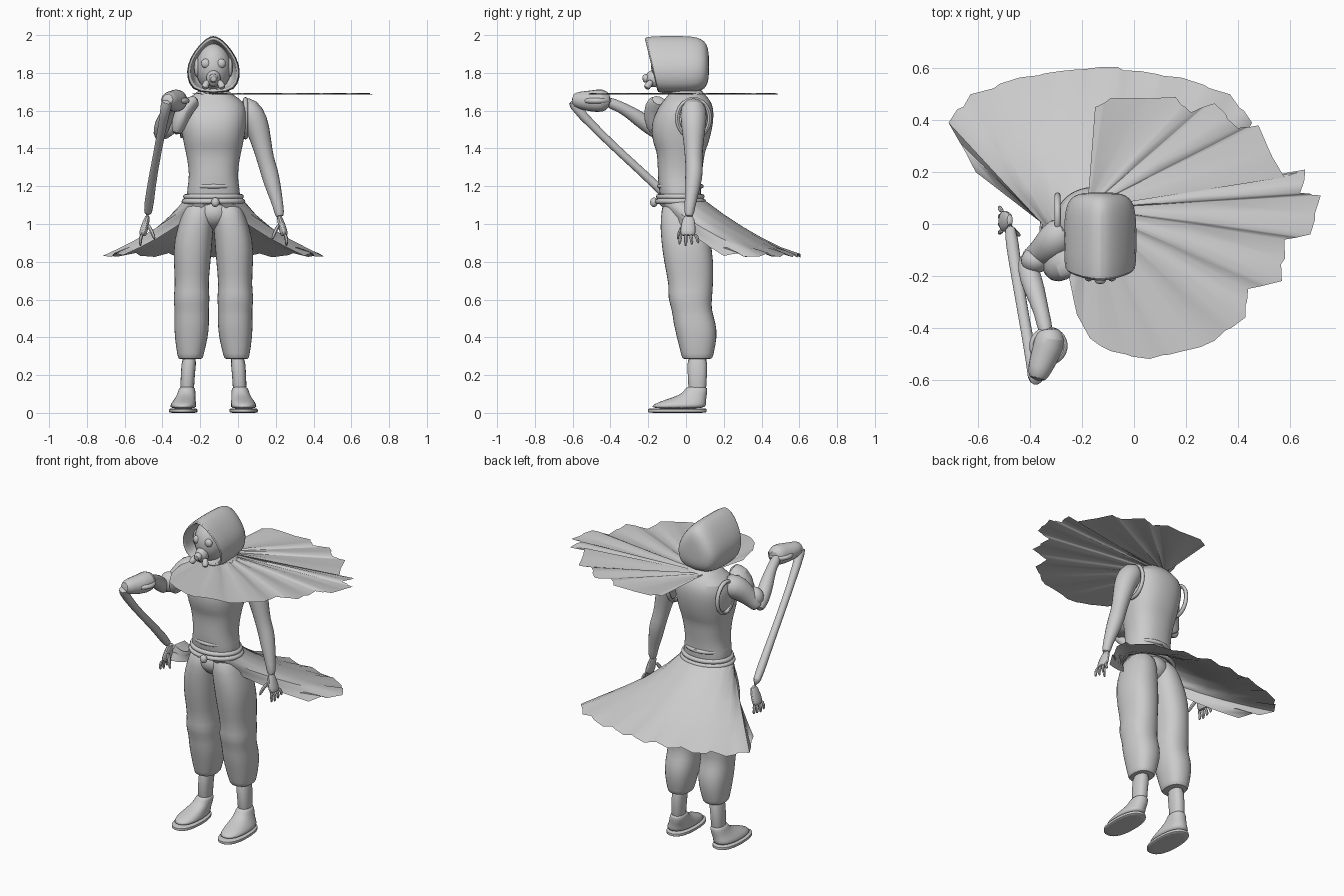
import bpy, bmesh, math, random
from mathutils import Vector

cube = bpy.data.objects.get("Cube")
if cube:
    bpy.data.objects.remove(cube)
random.seed(4)
CENTRE = -0.13  # the body stands left of the origin

grey = bpy.data.materials.new("plain_grey")
grey.use_nodes = True
grey.diffuse_color = (0.6, 0.6, 0.6, 1)
grey.node_tree.nodes["Principled BSDF"].inputs["Base Color"].default_value = grey.diffuse_color


def finish(name, bm, subdivide=0, closed=True):
    """Turn a bmesh into a smooth grey object; x is measured from the body centre."""
    if closed:
        bmesh.ops.recalc_face_normals(bm, faces=bm.faces)
    for v in bm.verts:
        v.co.x += CENTRE
    mesh = bpy.data.meshes.new(name)
    bm.to_mesh(mesh)
    bm.free()
    mesh.materials.append(grey)
    obj = bpy.data.objects.new(name, mesh)
    bpy.context.collection.objects.link(obj)
    if subdivide:
        obj.modifiers.new("smooth", "SUBSURF").levels = subdivide
        obj.modifiers["smooth"].render_levels = subdivide
    bpy.ops.object.select_all(action="DESELECT")
    obj.select_set(True)
    bpy.context.view_layer.objects.active = obj
    bpy.ops.object.shade_smooth_by_angle(angle=math.radians(45))
    return obj


def skin(bm, rings, wrap=True, caps=True):
    """Bridge rings of points with quads."""
    rows = [[bm.verts.new(p) for p in ring] for ring in rings]
    n = len(rows[0])
    for a, b in zip(rows, rows[1:]):
        for i in range(n if wrap else n - 1):
            j = (i + 1) % n
            bm.faces.new((a[i], a[j], b[j], b[i]))
    if caps:
        bm.faces.new(rows[0][::-1])
        bm.faces.new(rows[-1])


def column(name, sections, side=1, sides=16, power=0.85):
    """Upright loft from (x, front y, back y, z, half width)."""
    rings = []
    for x, front, back, z, half in sections:
        ring = []
        for i in range(sides):
            c, s = math.cos(math.tau * i / sides), math.sin(math.tau * i / sides)
            c, s = (math.copysign(abs(t) ** power, t) for t in (c, s))
            ring.append((side * (x + half * c), (front + back) / 2 + (back - front) / 2 * s, z))
        rings.append(ring)
    bm = bmesh.new()
    skin(bm, rings)
    return finish(name, bm, 1)


def limb(name, points, side=1, flat=1.0, sides=10):
    """Tube through (x, y, z, radius); flat squashes it along x."""
    path = [Vector((side * p[0], p[1], p[2])) for p in points]
    rings = []
    for i, p in enumerate(path):
        along = (path[min(i + 1, len(path) - 1)] - path[max(i - 1, 0)]).normalized()
        v = along.cross(Vector((1, 0, 0))).normalized()
        u = v.cross(along)
        r = points[i][3]
        rings.append([p + u * r * flat * math.cos(math.tau * k / sides)
                      + v * r * math.sin(math.tau * k / sides) for k in range(sides)])
    bm = bmesh.new()
    skin(bm, rings)
    return finish(name, bm, 1)


def ball(name, centre, size):
    bm = bmesh.new()
    bmesh.ops.create_uvsphere(bm, u_segments=24, v_segments=14, radius=1)
    for v in bm.verts:
        v.co = Vector(centre) + v.co * Vector(size)
    return finish(name, bm)


def hoop(name, centre, rx, ry, thick, upright=False):
    """Elliptical ring, flat or standing in the side plane."""
    rings = []
    for i in range(33):
        a = math.tau * i / 32
        ring = []
        for k in range(8):
            b = math.tau * k / 8
            g, h = thick * math.cos(b), thick * math.sin(b)
            p = Vector(((rx + g) * math.cos(a), (ry + g) * math.sin(a), h))
            if upright:
                p = Vector((p.z, p.x, p.y))
            ring.append(Vector(centre) + p)
        rings.append(ring)
    bm = bmesh.new()
    skin(bm, rings, caps=False)
    bmesh.ops.remove_doubles(bm, verts=bm.verts, dist=0.0001)
    return finish(name, bm)


# Torso, with chest and waist creases
column("torso", [(0, -.13, .08, 1.08, .14), (0, -.14, .08, 1.16, .145), (0, -.15, .08, 1.23, .13),
                 (0, -.15, .09, 1.3, .132), (0, -.155, .1, 1.385, .148), (0, -.17, .115, 1.41, .155),
                 (0, -.19, .14, 1.5, .172), (0, -.17, .15, 1.58, .18), (0, -.13, .14, 1.645, .17),
                 (0, -.09, .1, 1.685, .1), (0, -.08, .08, 1.72, .07)], sides=24)
hoop("midriff_band", (0, -.03, 1.2), .125, .112, .012)

# Belt and knot
hoop("belt_upper", (0, -.03, 1.145), .147, .115, .014)
hoop("belt_lower", (0, -.03, 1.12), .155, .122, .014)
ball("belt_knot", (.01, -.17, 1.115), (.022, .02, .025))

# Hood: pointed arch slices run from the inner rim over to the back
half = [(0, 2.0), (.035, 1.985), (.075, 1.95), (.125, 1.88), (.145, 1.81), (.132, 1.74), (.09, 1.69)]
arch = half + [(-x, z) for x, z in half[:0:-1]]
hood = []
for y, scale, lean in [(-.05, .7, 0), (-.1, .8, .5), (-.15, .86, 1), (-.155, .97, 1), (-.1, 1, .6),
                       (0, 1, 0), (.06, .96, 0), (.1, .84, 0), (.117, .6, 0), (.122, .3, 0)]:
    hood.append([(x * scale, y - lean * .07 * (z - 1.69) / .31, 1.835 + (z - 1.835) * scale)
                 for x, z in arch])
bm = bmesh.new()
skin(bm, hood)
finish("hood", bm, 1)

# Masked face
ball("face", (0, -.07, 1.83), (.095, .115, .13))
ball("respirator", (0, -.17, 1.77), (.038, .045, .045))
limb("mask_nozzle", [(0, -.19, 1.775, .026), (0, -.215, 1.77, .026), (0, -.232, 1.768, .018)])
for side, word in ((1, "left"), (-1, "right")):
    ball(word + "_goggle", (side * .04, -.165, 1.85), (.025, .018, .025))
    limb(word + "_mask_canister", [(.03, -.18, 1.76, .016), (.042, -.2, 1.735, .02),
                                   (.05, -.212, 1.715, .018)], side)
    ball(word + "_ear_guard", (side * .088, -.1, 1.83), (.014, .03, .05))

    # Baggy trouser leg, gathered at the knee
    column(word + "_trouser_leg", [(.07, -.12, .07, 1.14, .07), (.085, -.14, .11, 1.03, .09),
                                   (.108, -.135, .13, .92, .104), (.113, -.12, .15, .8, .1),
                                   (.115, -.09, .145, .67, .088), (.116, -.1, .14, .61, .1),
                                   (.115, -.075, .135, .545, .09), (.115, -.07, .16, .48, .095),
                                   (.117, -.05, .168, .4, .09), (.122, -.025, .145, .3, .07),
                                   (.122, -.02, .14, .285, .064), (.125, .01, .11, .285, .045)], side)
    column(word + "_ankle", [(.125, .0, .12, .32, .044), (.137, .01, .11, .2, .036),
                             (.14, .01, .11, .08, .04)], side)

    # Shoe: sole, upper and collar
    column(word + "_sole", [(.16, -.2, .11, 0, .07), (.16, -.205, .113, .002, .077),
                            (.16, -.205, .113, .022, .077), (.16, -.2, .11, .024, .07)], side)
    column(word + "_shoe", [(.16, -.195, .108, .02, .072), (.16, -.18, .108, .045, .07),
                            (.152, -.11, .108, .07, .058), (.144, -.03, .112, .095, .05),
                            (.14, -.005, .115, .125, .045), (.14, .0, .11, .14, .038)], side)

    # Hand with four fingers and a thumb
    limb(word + "_palm", [(.345, .015, 1.05, .027), (.36, .012, 1.0, .04), (.372, .01, .955, .045),
                          (.378, .01, .935, .038)], side, .5)
    for k in range(4):
        y = -.025 + k * .024
        drop = .07 - .008 * abs(k - 1)
        limb(word + "_finger_" + str(k + 1), [(.375, y, .95, .011), (.39, y * 1.3, .95 - drop / 2, .011),
             (.385, y * 1.4, .95 - drop, .008)], side, sides=6)
    limb(word + "_thumb", [(.35, -.01, 1.0, .013), (.325, -.035, .96, .012), (.31, -.045, .915, .009)],
         side, sides=6)

ball("crotch", (0, -.02, 1.06), (.11, .11, .09))

# Hanging left arm and armhole trim
limb("left_arm", [(.13, .04, 1.63, .05), (.185, .04, 1.61, .075), (.225, .04, 1.54, .073),
                  (.25, .04, 1.45, .058), (.275, .04, 1.34, .047), (.295, .045, 1.28, .05),
                  (.315, .035, 1.2, .045), (.345, .02, 1.09, .028), (.352, .015, 1.03, .027)])
hoop("left_armhole_trim", (.17, .04, 1.56), .085, .1, .012, True)
hoop("right_armhole_trim", (-.165, .03, 1.56), .08, .095, .012, True)

# Raised right arm with shoulder plates and a bundled wrist
limb("right_upper_arm", [(-.12, -.0, 1.62, .06), (-.17, -.06, 1.6, .08), (-.21, -.1, 1.55, .065),
                         (-.26, -.13, 1.49, .045), (-.285, -.13, 1.46, .035)])
limb("right_forearm", [(-.29, -.12, 1.45, .025), (-.28, -.17, 1.5, .045), (-.255, -.25, 1.56, .045),
                       (-.225, -.34, 1.62, .028), (-.205, -.44, 1.655, .035)])
limb("right_shoulder_plate", [(-.08, -.14, 1.66, .045), (-.14, -.155, 1.63, .07),
                              (-.18, -.16, 1.55, .07), (-.2, -.15, 1.47, .045)], flat=.7)
ball("right_elbow_plate", (-.25, -.14, 1.52), (.055, .05, .06))
limb("right_bundle", [(-.2, -.4, 1.65, .04), (-.19, -.44, 1.655, .068), (-.21, -.5, 1.65, .06),
                      (-.235, -.56, 1.655, .05), (-.245, -.605, 1.66, .035)])
hoop("bundle_band", (-.2, -.47, 1.652), .06, .06, .014)

# Long stretched sleeve between bundle and hand
limb("stretched_sleeve", [(-.245, -.6, 1.66, .04), (-.255, -.58, 1.6, .024), (-.3, -.33, 1.36, .022),
                          (-.33, -.15, 1.2, .024), (-.35, .01, 1.03, .03)])


def ragged(points, amount):
    """Add torn in-between points to an outline."""
    out = []
    for a, b in zip(points, points[1:]):
        a, b = Vector(a), Vector(b)
        out += [a, a.lerp(b, .45) * (1 + random.uniform(-amount, amount)),
                a.lerp(b, .6) * (1 + random.uniform(-amount, amount))]
    return out + [Vector(points[-1])]


# Flat torn cape spread at shoulder height
edge = ragged([(-.02, .45), (.04, .485), (.29, .49), (.35, .43), (.44, .465), (.53, .37), (.61, .38),
               (.71, .18), (.79, .21), (.77, .12), (.85, .11), (.81, -.04), (.71, -.06), (.7, -.22),
               (.57, -.25), (.56, -.36), (.44, -.45), (.32, -.49), (.19, -.52), (.04, -.49),
               (-.04, -.44), (-.09, -.35), (-.12, -.21)], .012)
bm = bmesh.new()
neck = Vector((-.05, .06))
skin(bm, [[(*neck.lerp(p, t), 1.69 + .004 * math.sin(i)) for i, p in enumerate(edge)]
          for t in (.05, .5, 1)], wrap=False, caps=False)
finish("cape", bm, closed=False)

# Flared skirt open at the front, hem from right to left
side_hem = [(-.48, .2), (-.585, .39), (-.5, .5), (-.31, .565), (-.15, .59)]
hem = ragged(side_hem + [(0, .605)] + [(-x, y) for x, y in side_hem[::-1]], .012)
rows = []
for t in (0, .2, .4, .6, .8, 1):
    row = []
    for i, p in enumerate(hem):
        a = math.radians(-95 - 350 * i / (len(hem) - 1))
        waist = Vector((.16 * math.cos(a), -.03 + .13 * math.sin(a)))
        z = 1.125 - .29 * (t + .35 * t * (1 - t)) + (.012 * math.sin(i * 2) * t if t == 1 else 0)
        row.append((*waist.lerp(p, t), z))
    rows.append(row)
bm = bmesh.new()
skin(bm, rows, wrap=False, caps=False)
finish("skirt", bm, closed=False)
